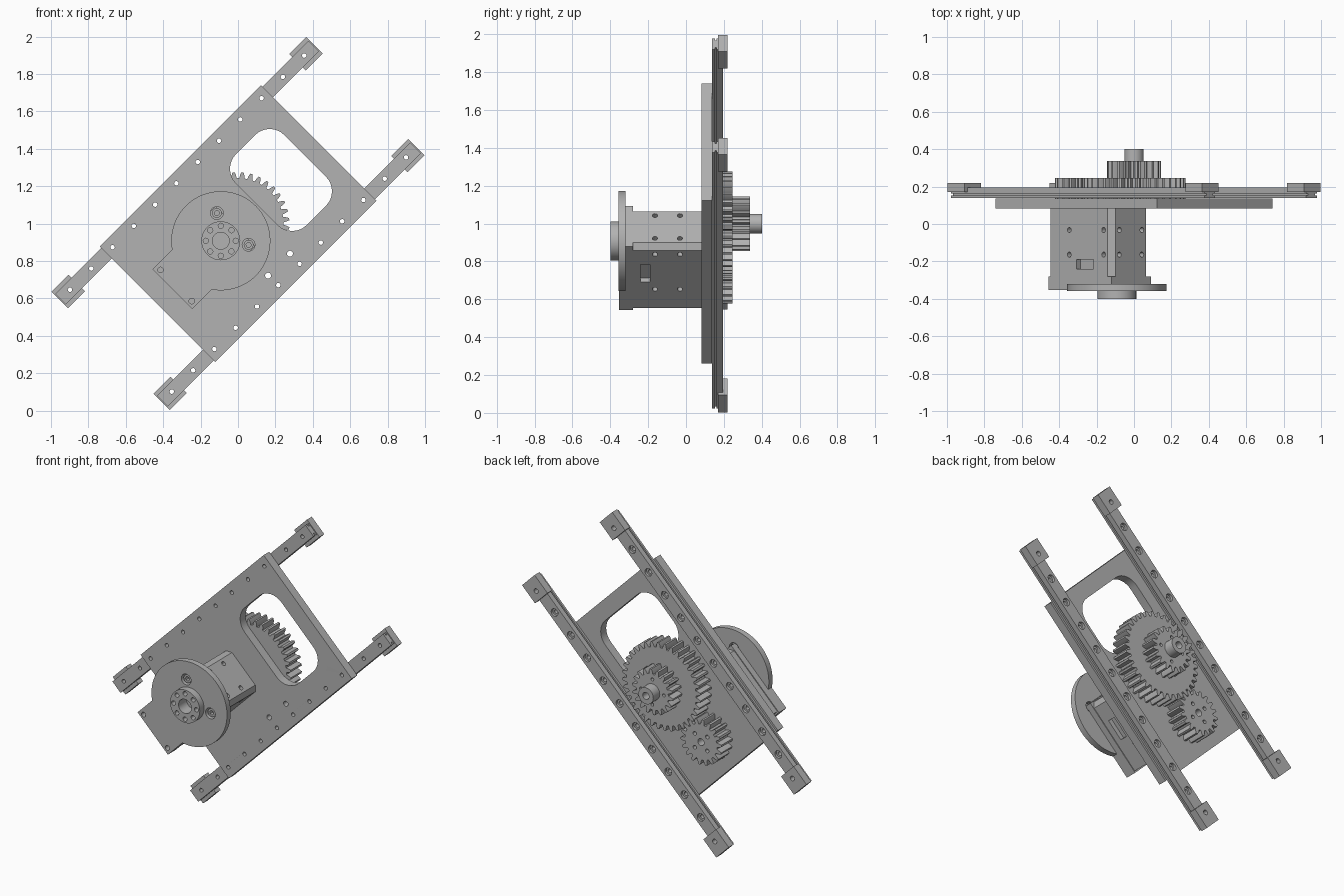
import bpy, bmesh
from math import sin, cos, pi, radians
from mathutils import Matrix

if "Cube" in bpy.data.objects:
    bpy.data.objects.remove(bpy.data.objects["Cube"])

grey = bpy.data.materials.new("machined_grey")
grey.use_nodes = True
GREY = (0.45, 0.45, 0.45, 1)
grey.diffuse_color = GREY
grey.node_tree.nodes["Principled BSDF"].inputs["Base Color"].default_value = GREY

# Mechanism frame: u runs along the rails, v across them, tilted 45 degrees
FRAME = Matrix.Translation((0, 0, 1)) @ Matrix.Rotation(radians(-45), 4, 'Y')


def circle(r, u=0, v=0, n=32):
    return [(u + r * cos(2 * pi * i / n), v + r * sin(2 * pi * i / n)) for i in range(n)]


def rect(u0, u1, v0, v1, r=0, n=8):
    if not r:
        return [(u0, v0), (u1, v0), (u1, v1), (u0, v1)]
    centres = [(u1 - r, v1 - r), (u0 + r, v1 - r), (u0 + r, v0 + r), (u1 - r, v0 + r)]
    return [(c[0] + r * cos(pi / 2 * (k + i / n)), c[1] + r * sin(pi / 2 * (k + i / n)))
            for k, c in enumerate(centres) for i in range(n + 1)]


def gear_outline(teeth, tip, u=0, v=0, turn=0):
    m = 2 * tip / (teeth + 2)
    root, pitch = tip - 2.2 * m, tip - m
    shape = [(-.34, root), (-.25, pitch), (-.12, tip), (.12, tip), (.25, pitch), (.34, root)]
    pts = []
    for k in range(teeth):
        for f, r in shape:
            a = turn + 2 * pi * (k + f) / teeth
            pts.append((u + r * cos(a), v + r * sin(a)))
    return pts


def finish(ob):
    ob.data.materials.append(grey)
    bpy.ops.object.select_all(action='DESELECT')
    ob.select_set(True)
    bpy.context.view_layer.objects.active = ob
    bpy.ops.object.shade_smooth_by_angle(angle=radians(30))


def prism(name, y0, y1, outline, holes=()):
    """Fill an outline with holes and extrude it from y0 to y1."""
    cu = bpy.data.curves.new(name + "_profile", 'CURVE')
    cu.dimensions, cu.fill_mode, cu.extrude = '2D', 'BOTH', (y1 - y0) / 2
    for loop in [outline, *holes]:
        sp = cu.splines.new('POLY')
        sp.points.add(len(loop) - 1)
        for p, (a, b) in zip(sp.points, loop):
            p.co = (a, b, 0, 1)
        sp.use_cyclic_u = True
    tmp = bpy.data.objects.new(name + "_profile", cu)
    bpy.context.collection.objects.link(tmp)
    deps = bpy.context.evaluated_depsgraph_get()
    me = bpy.data.meshes.new_from_object(tmp.evaluated_get(deps))
    bpy.data.objects.remove(tmp)
    me.materials.clear()
    bm = bmesh.new()
    bm.from_mesh(me)
    bmesh.ops.remove_doubles(bm, verts=bm.verts, dist=1e-5)
    bmesh.ops.recalc_face_normals(bm, faces=bm.faces)
    bm.transform(FRAME @ Matrix.Translation((0, (y0 + y1) / 2, 0)) @ Matrix.Rotation(pi / 2, 4, 'X'))
    bm.to_mesh(me)
    bm.free()
    ob = bpy.data.objects.new(name, me)
    bpy.context.collection.objects.link(ob)
    finish(ob)
    return ob


# Base plate with window and mounting holes
PITCH, RAIL_V = 0.161, 0.385
plate_holes = [circle(.012, (i - 3.5) * PITCH, s * RAIL_V, 16) for i in range(8) for s in (-1, 1)]
plate_holes += [circle(.016, s * .083, -.31, 16) for s in (-1, 1)]
prism("base_plate", .082, .137, rect(-.61, .61, -.437, .437),
      plate_holes + [rect(.145, .51, -.265, .27, .11)])

# Rails in layers, with counterbored holes and end blocks
layers = [("face", .138, .152, .04, .012), ("neck", .152, .162, .025, .012),
          ("body", .162, .18, .04, .012), ("back", .18, .196, .04, .024)]
for side, s in (("upper", 1), ("lower", -1)):
    v = s * RAIL_V
    for part, y0, y1, half, r in layers:
        prism(f"{side}_rail_{part}", y0, y1, rect(-.957, .957, v - half, v + half),
              [circle(r, (i - 5.5) * PITCH, v, 16) for i in range(12)])
    for end, e in (("far", 1), ("near", -1)):
        u0, u1 = sorted((e * .835, e * .963))
        prism(f"{side}_rail_{end}_block", .17, .218, rect(u0, u1, v - .062, v + .062),
              [circle(.015, e * 5.5 * PITCH, v, 16)])


# Gear train
def bolt_ring(r, ring, n, u=0, v=0, turn=0):
    return [circle(r, u + ring * cos(turn + 2 * pi * i / n), v + ring * sin(turn + 2 * pi * i / n), 16)
            for i in range(n)]


PINION_U = -.393
prism("large_gear", .137, .247, gear_outline(36, .275), [circle(.02)])
prism("stage_gear", .247, .337, gear_outline(18, .144), [circle(.02)] + bolt_ring(.01, .08, 4, turn=pi / 4))
prism("gear_hub", .337, .402, circle(.052), [circle(.022)])
prism("pinion", .137, .247, gear_outline(18, .144, PINION_U, 0, pi / 18),
      [circle(.022, PINION_U)] + bolt_ring(.012, .062, 4, PINION_U))

# Motor housing with chamfered far corners
c = .03
housing = prism("motor_housing", -.28, .082,
                [(-.485, -.145), (-.025 - c, -.145), (-.025, -.145 + c),
                 (-.025, .145 - c), (-.025 - c, .145), (-.485, .145)])

# Cutter for the screw holes and connector slots of the housing
bm = bmesh.new()


def drill(u, y, v, axis):
    bmesh.ops.create_cone(bm, cap_ends=True, segments=16, radius1=.014, radius2=.014, depth=.06,
                          matrix=Matrix.Translation((u, y, v)) @ Matrix.Rotation(pi / 2 if axis == 'Y' else 0, 4, 'Y'))


for y in (-.164, -.032):
    for s in (-1, 1):
        drill(-.025, y, s * .085, 'Y')
        for u in (-.345, -.085):
            drill(u, y, s * .145, 'Z')
for s in (-1, 1):
    bmesh.ops.create_cube(bm, size=1, matrix=Matrix.Translation((-.225, -.215, s * .145))
                          @ Matrix.Diagonal((.13, .05, .06, 1)))
bm.transform(FRAME)
me = bpy.data.meshes.new("housing_cutter")
bm.to_mesh(me)
bm.free()
cutter = bpy.data.objects.new("housing_cutter", me)
bpy.context.collection.objects.link(cutter)
cutter.hide_render = True
cutter.hide_set(True)
cutter.display_type = 'WIRE'
mod = housing.modifiers.new("holes", 'BOOLEAN')
mod.operation, mod.solver, mod.object = 'DIFFERENCE', 'EXACT', cutter
bpy.context.view_layer.objects.active = housing
bpy.ops.object.modifier_apply(modifier=mod.name)
bpy.data.objects.remove(cutter)

# Front bracket: flange behind the disc and the arm beside it
arm_holes = [circle(.015, -.468, s * .118, 16) for s in (-1, 1)]
prism("bracket_flange", -.32, -.28, rect(-.495, -.02, -.15, .15), arm_holes)
prism("bracket_arm", -.354, -.32, rect(-.495, -.3, -.15, .15), arm_holes)

# Output disc, its two screws and the drilled hub
DISC_U = -.13
screws = [(DISC_U + .09, s * .12) for s in (-1, 1)]
prism("output_disc", -.357, -.32, circle(.265, DISC_U, 0, 72),
      [circle(.034, u, v) for u, v in screws] + [circle(.045, DISC_U)])
for i, (u, v) in enumerate(screws):
    prism(f"disc_screw_{i + 1}", -.345, -.32, circle(.026, u, v), [circle(.014, u, v, 6)])
prism("output_hub", -.4, -.357, circle(.104, DISC_U, 0, 48),
      [circle(.045, DISC_U)] + bolt_ring(.014, .08, 8, DISC_U, 0, pi / 4))
